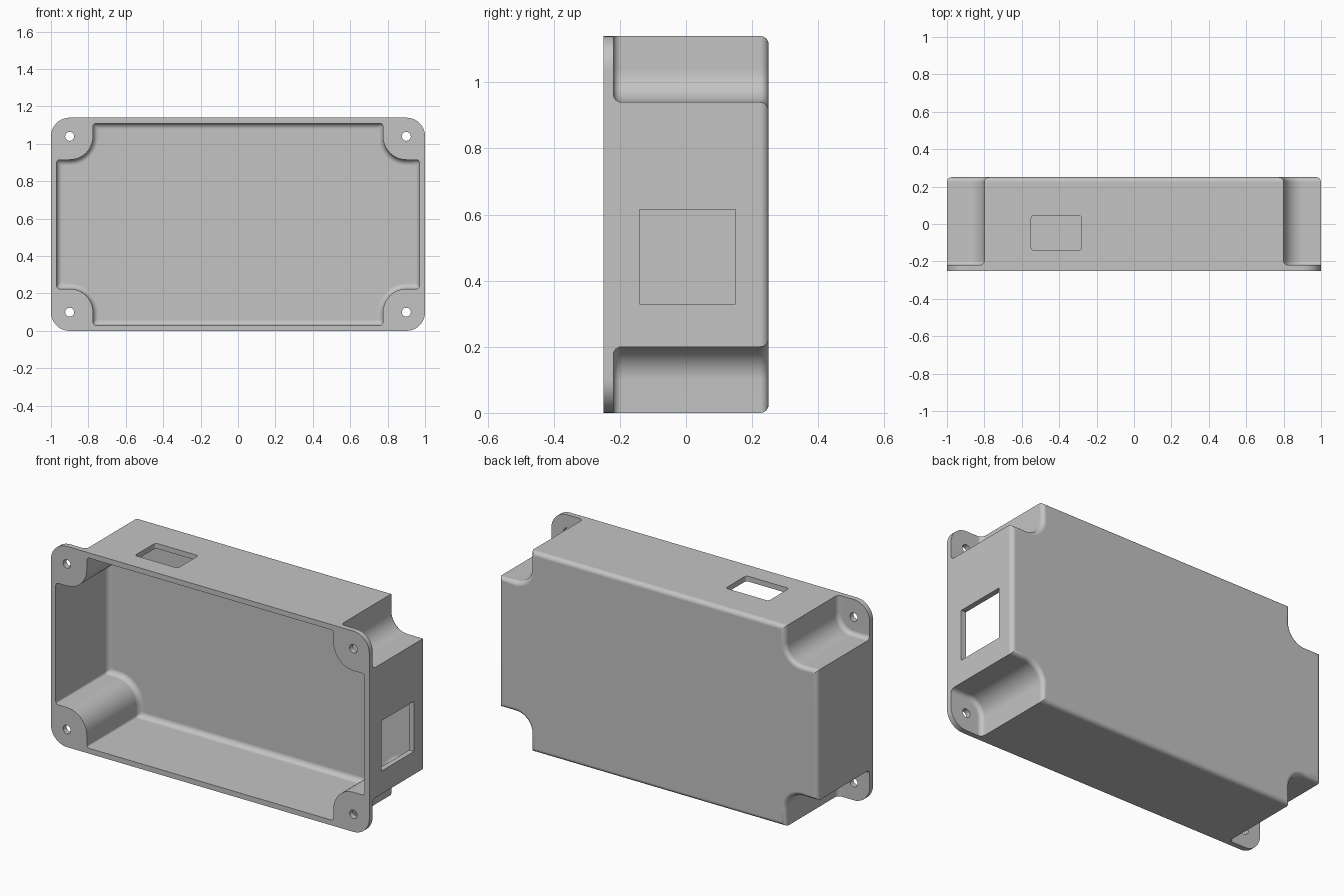
import bpy
import bmesh
from math import cos, sin, pi
from mathutils import Matrix

cube = bpy.data.objects.get("Cube")
if cube:
    bpy.data.objects.remove(cube, do_unlink=True)

# Main dimensions
HW, HH, DEPTH = 1.0, 0.57, 0.25      # half width, half height, half depth
PX, PZ = 0.9, 0.47                   # screw hole position, also the notch arc centre
WALL, NOTCH, FILLET = 0.03, 0.1, 0.025
STEPS = 10

# One grey plastic
grey = bpy.data.materials.new("grey_plastic")
grey.use_nodes = True
colour = (0.55, 0.55, 0.55, 1)
grey.diffuse_color = colour
grey.node_tree.nodes["Principled BSDF"].inputs["Base Color"].default_value = colour


def arc(cx, cz, r, a0, a1, n):
    """Points on an arc, angles in quarter turns."""
    angles = [(a0 + (a1 - a0) * i / n) * pi / 2 for i in range(n + 1)]
    return [(cx + r * cos(a), cz + r * sin(a)) for a in angles]


def mirrored(q):
    """Complete an outline from its upper +x quarter."""
    half = q + [(-x, z) for x, z in reversed(q)]
    return half + [(-x, -z) for x, z in half]


def notched(hw, hh, r, c=0.0):
    """Rectangle with concave round notches at the corners."""
    return mirrored(arc(hw - c, PZ - r - c, c, 0, 1, 3)
                    + arc(PX, PZ, r, 3, 2, STEPS)
                    + arc(PX - r - c, hh - c, c, 0, 1, 3))


def flange(r):
    """Rounded rectangle with points matching the notched outline."""
    return mirrored([(HW, PZ - r)] * 4
                    + arc(PX, PZ, NOTCH, 0, 1, STEPS)
                    + [(PX - r, HH)] * 4)


# Rings from the cavity floor, over the front rim, to the back of the shell
quarter = [i / 6 * pi / 2 for i in range(7)]
rings = []
for a in quarter:                                   # rounded cavity floor
    d = WALL * (1 - sin(a))
    rings.append((DEPTH - WALL - WALL * (1 - cos(a)),
                  notched(HW - WALL - d, HH - WALL - d, NOTCH + FILLET + d, 0.015)))
rings.append((-DEPTH, notched(HW - WALL, HH - WALL, NOTCH + FILLET, 0.015)))
rings.append((-DEPTH, flange(NOTCH - FILLET)))
rings.append((-DEPTH + WALL, flange(NOTCH - FILLET)))
for a in quarter:                                   # fillet behind the screw ears
    rings.append((-DEPTH + WALL + FILLET * (1 - cos(a)),
                  notched(HW, HH, NOTCH - FILLET * (1 - sin(a)))))
for a in quarter:                                   # rounded back edge
    d = FILLET * (1 - cos(a))
    rings.append((DEPTH - FILLET * (1 - sin(a)), notched(HW - d, HH - d, NOTCH + d)))

# Shell lofted through the rings
bm = bmesh.new()
loops = [[bm.verts.new((x, y, z + HH)) for x, z in pts] for y, pts in rings]
for lo, hi in zip(loops, loops[1:]):
    for i in range(len(lo)):
        j = (i + 1) % len(lo)
        bm.faces.new((lo[i], lo[j], hi[j], hi[i]))
bm.faces.new(loops[0])
bm.faces.new(loops[-1])
bmesh.ops.remove_doubles(bm, verts=bm.verts, dist=1e-5)
bmesh.ops.recalc_face_normals(bm, faces=bm.faces)
mesh = bpy.data.meshes.new("enclosure_shell")
bm.to_mesh(mesh)
bm.free()
mesh.materials.append(grey)
shell = bpy.data.objects.new("enclosure_shell", mesh)
bpy.context.collection.objects.link(shell)


# Cutters for the windows and screw holes
def box(bm, lo, hi, bevel_axis=None):
    centre = [(a + b) / 2 for a, b in zip(lo, hi)]
    size = [b - a for a, b in zip(lo, hi)]
    verts = bmesh.ops.create_cube(
        bm, size=1, matrix=Matrix.Translation(centre) @ Matrix.Diagonal((*size, 1)))["verts"]
    if bevel_axis is not None:
        edges = {e for v in verts for e in v.link_edges
                 if abs((e.verts[0].co - e.verts[1].co)[bevel_axis]) > 0.01}
        bmesh.ops.bevel(bm, geom=list(edges), offset=0.015, segments=4,
                        profile=0.5, affect='EDGES')


bm = bmesh.new()
box(bm, (0.9, -0.14, 0.33), (1.1, 0.15, 0.615))
box(bm, (-0.55, -0.14, 1.05), (-0.28, 0.045, 1.2), bevel_axis=2)
for sx in (-1, 1):
    for sz in (-1, 1):
        bmesh.ops.create_cone(
            bm, cap_ends=True, segments=24, radius1=0.024, radius2=0.024, depth=0.1,
            matrix=Matrix.Translation((sx * PX, -DEPTH, HH + sz * PZ))
            @ Matrix.Rotation(pi / 2, 4, 'X'))
bmesh.ops.recalc_face_normals(bm, faces=bm.faces)
cut_mesh = bpy.data.meshes.new("opening_cutter")
bm.to_mesh(cut_mesh)
bm.free()
cut_mesh.materials.append(grey)
cutter = bpy.data.objects.new("opening_cutter", cut_mesh)
cutter.hide_render = True
bpy.context.collection.objects.link(cutter)

# Cut the openings, then drop the cutter
bpy.ops.object.select_all(action='DESELECT')
bpy.context.view_layer.objects.active = shell
shell.select_set(True)
cut = shell.modifiers.new("openings", 'BOOLEAN')
cut.operation = 'DIFFERENCE'
cut.solver = 'EXACT'
cut.object = cutter
bpy.ops.object.modifier_apply(modifier=cut.name)
bpy.data.objects.remove(cutter, do_unlink=True)

# Smooth fillets, crisp edges, flat walls
bpy.ops.object.shade_smooth_by_angle(angle=pi / 6)
weighted = shell.modifiers.new("flat_walls", 'WEIGHTED_NORMAL')
weighted.keep_sharp = True
